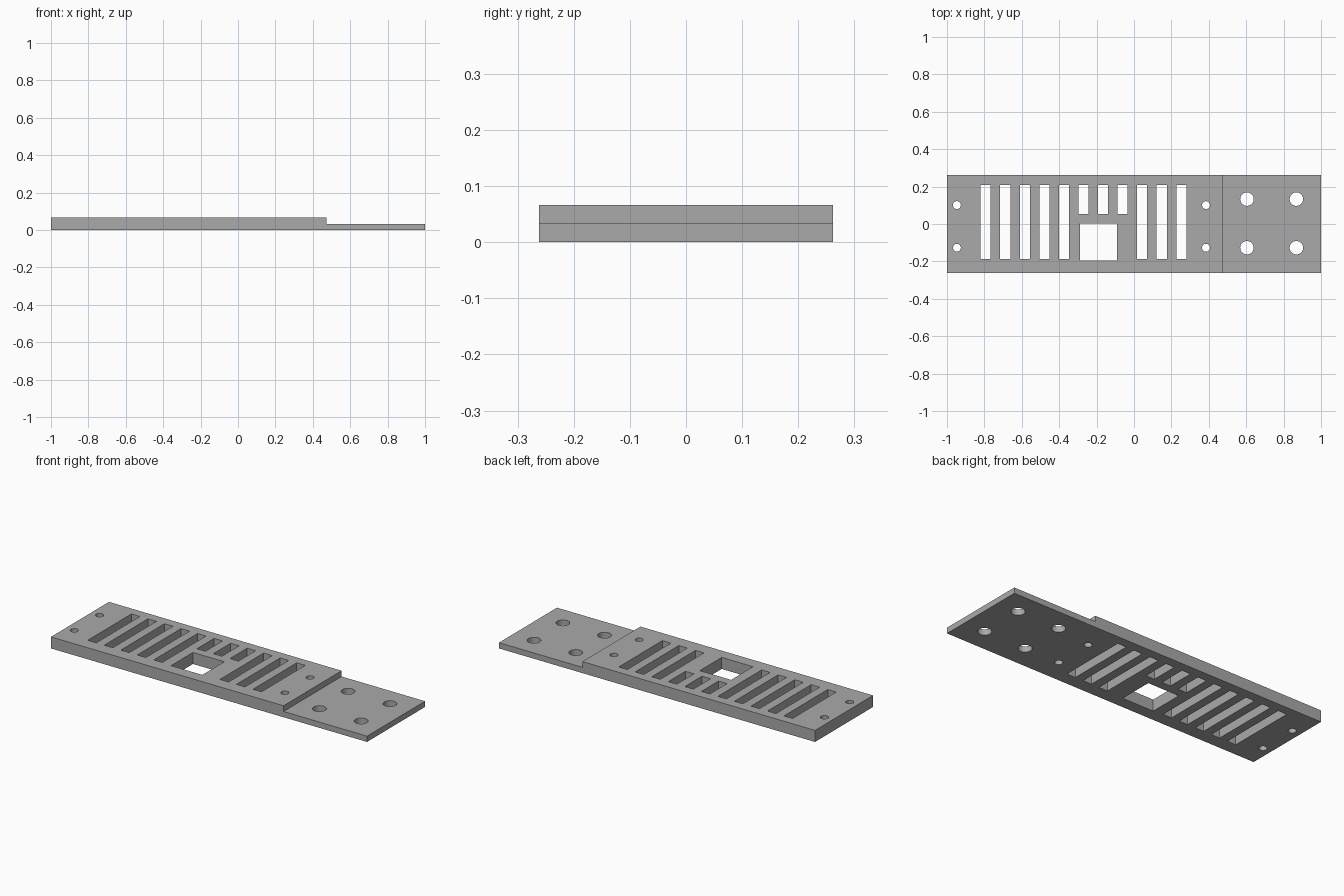
import bpy
import bmesh
from math import radians
from mathutils import Matrix

cube = bpy.data.objects.get("Cube")
if cube:
    bpy.data.objects.remove(cube, do_unlink=True)

HALF_WIDTH, THICK, THIN, STEP_X = 0.262, 0.066, 0.033, 0.472

grey = bpy.data.materials.new("plain grey")
grey.use_nodes = True
colour = (0.4, 0.4, 0.4, 1)
grey.diffuse_color = colour
grey.node_tree.nodes["Principled BSDF"].inputs["Base Color"].default_value = colour


def make_object(name, bm):
    bmesh.ops.recalc_face_normals(bm, faces=bm.faces)
    mesh = bpy.data.meshes.new(name)
    bm.to_mesh(mesh)
    bm.free()
    mesh.materials.append(grey)
    obj = bpy.data.objects.new(name, mesh)
    bpy.context.collection.objects.link(obj)
    return obj


def add_slot(bm, x, width, y0, y1):
    place = Matrix.Translation((x, (y0 + y1) / 2, THICK / 2))
    size = Matrix.Diagonal((width, y1 - y0, 4 * THICK, 1))
    bmesh.ops.create_cube(bm, size=1, matrix=place @ size)


def add_hole(bm, x, y, radius):
    bmesh.ops.create_cone(bm, cap_ends=True, segments=40, radius1=radius,
                          radius2=radius, depth=4 * THICK,
                          matrix=Matrix.Translation((x, y, THICK / 2)))


# Stepped plate: side profile extruded across the width
bm = bmesh.new()
profile = [(-1, 0), (1, 0), (1, THIN), (STEP_X, THIN), (STEP_X, THICK), (-1, THICK)]
side = bm.faces.new([bm.verts.new((x, -HALF_WIDTH, z)) for x, z in profile])
result = bmesh.ops.extrude_face_region(bm, geom=[side])
moved = [v for v in result["geom"] if isinstance(v, bmesh.types.BMVert)]
bmesh.ops.translate(bm, verts=moved, vec=(0, 2 * HALF_WIDTH, 0))
plate = make_object("slotted_plate", bm)

# Row of slots, with three shortened above the square window
bm = bmesh.new()
for i in range(11):
    bottom = 0.053 if 5 <= i <= 7 else -0.187
    add_slot(bm, -0.793 + i * 0.1046, 0.054, bottom, 0.208)
add_slot(bm, -0.189, 0.198, -0.194, 0.004)

# Small screw holes and larger mounting holes
for x in (-0.947, 0.385):
    for y in (0.101, -0.127):
        add_hole(bm, x, y, 0.021)
for x in (0.604, 0.868):
    for y in (0.133, -0.127):
        add_hole(bm, x, y, 0.036)
cutter = make_object("opening_cutter", bm)
cutter.hide_render = True

# Cut the openings and apply the result
cut = plate.modifiers.new("openings", "BOOLEAN")
cut.object = cutter
cut.operation = "DIFFERENCE"
cut.solver = "EXACT"
bpy.context.view_layer.objects.active = plate
plate.select_set(True)
bpy.ops.object.modifier_apply(modifier=cut.name)
bpy.data.objects.remove(cutter, do_unlink=True)
bpy.ops.object.shade_smooth_by_angle(angle=radians(30))
